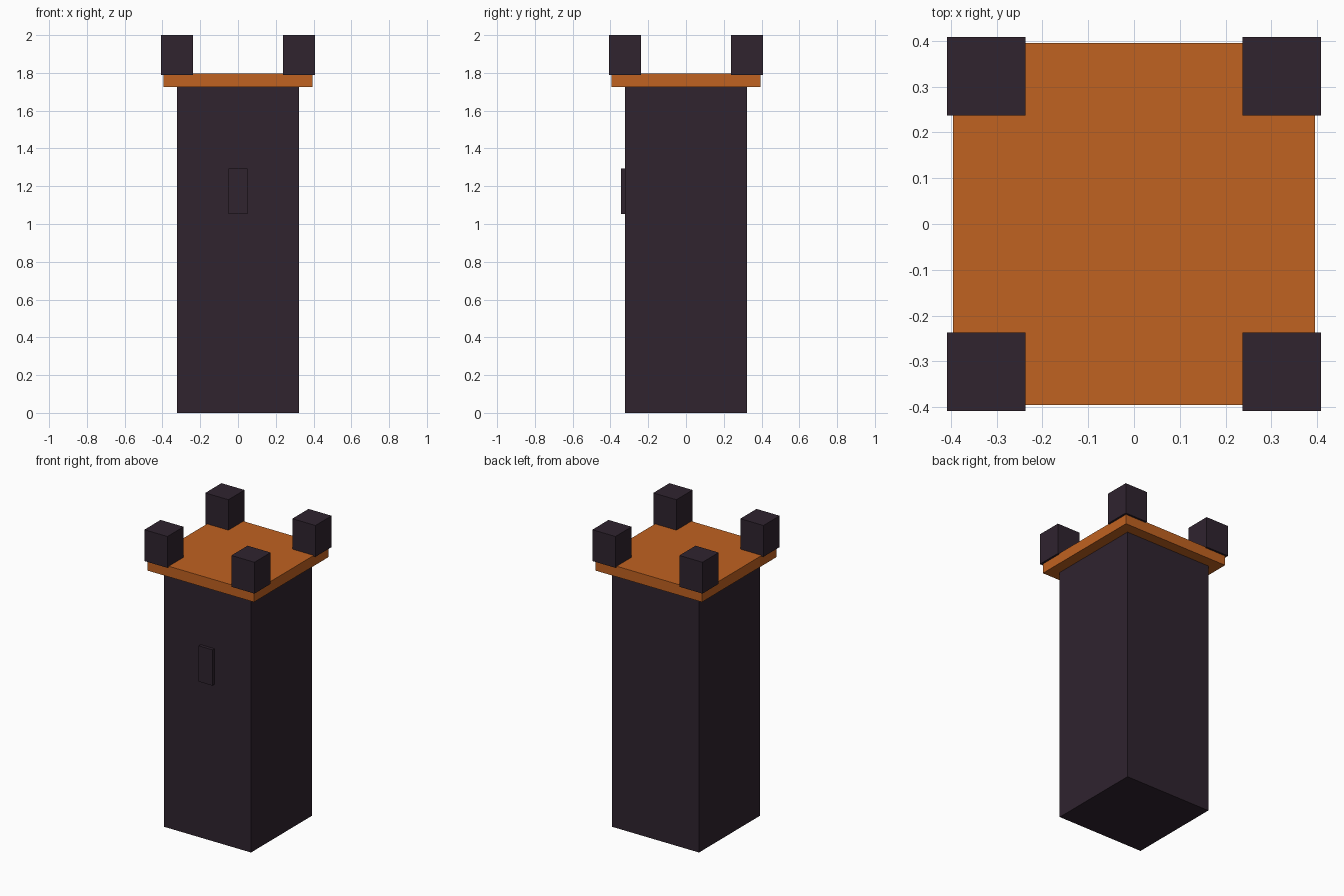
import bpy

cube = bpy.data.objects.get("Cube")
if cube:
    bpy.data.objects.remove(cube, do_unlink=True)


def make_material(name, rgb):
    mat = bpy.data.materials.new(name)
    mat.use_nodes = True
    colour = (*rgb, 1.0)
    mat.diffuse_color = colour
    mat.node_tree.nodes["Principled BSDF"].inputs["Base Color"].default_value = colour
    return mat


def box(name, low, high, mat):
    """Flat-sided box between two opposite corners."""
    centre = [(a + b) / 2 for a, b in zip(low, high)]
    size = [b - a for a, b in zip(low, high)]
    bpy.ops.mesh.primitive_cube_add(size=1, location=centre)
    obj = bpy.context.object
    obj.name = name
    obj.scale = size
    bpy.ops.object.transform_apply(location=False, rotation=False, scale=True)
    obj.data.materials.append(mat)
    return obj


stone = make_material("dark plum stone", (0.029, 0.017, 0.028))
wood = make_material("orange wood", (0.53, 0.122, 0.015))

# Tower shaft
BODY = 0.322
box("tower_body", (-BODY, -BODY, 0), (BODY, BODY, 1.727), stone)

# Overhanging platform
DECK = 0.395
box("platform", (-DECK, -DECK, 1.725), (DECK, DECK, 1.796), wood)

# Raised window slab on the front
box("front_window", (-0.051, -0.343, 1.053), (0.051, -BODY + 0.02, 1.293), stone)

# Corner battlements, slightly wider than the platform
INNER, OUTER = 0.237, 0.408
for side, sx in (("left", 1), ("right", -1)):
    for end, sy in (("front", -1), ("back", 1)):
        xs = sorted((sx * INNER, sx * OUTER))
        ys = sorted((sy * INNER, sy * OUTER))
        box(f"{end}_{side}_battlement", (xs[0], ys[0], 1.79), (xs[1], ys[1], 2.0), stone)
